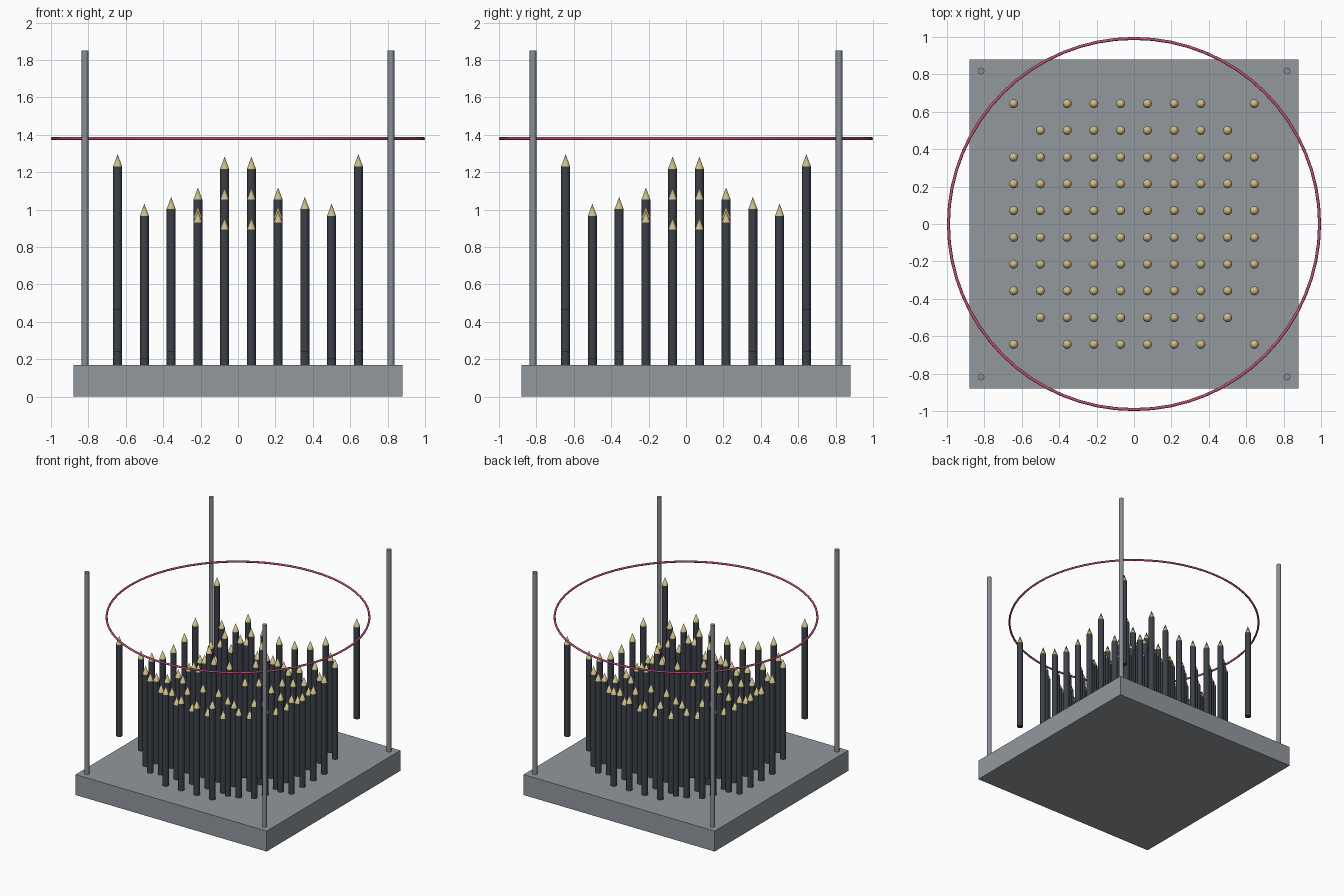
import bpy
import bmesh
import math
from mathutils import Matrix

if "Cube" in bpy.data.objects:
    bpy.data.objects.remove(bpy.data.objects["Cube"])


def material(name, rgb):
    m = bpy.data.materials.new(name)
    m.diffuse_color = (*rgb, 1.0)
    m.use_nodes = True
    m.node_tree.nodes["Principled BSDF"].inputs["Base Color"].default_value = m.diffuse_color
    return m


GREY = material("plate grey", (0.29, 0.315, 0.345))
STEEL = material("post grey", (0.26, 0.28, 0.31))
DARK = material("dark slate", (0.045, 0.052, 0.065))
TAN = material("pale wood", (0.60, 0.51, 0.24))
PINK = material("rose red", (0.50, 0.085, 0.18))


def finish(bm, name, mats, smooth=True):
    mesh = bpy.data.meshes.new(name)
    bm.to_mesh(mesh)
    bm.free()
    for m in mats:
        mesh.materials.append(m)
    obj = bpy.data.objects.new(name, mesh)
    bpy.context.collection.objects.link(obj)
    if smooth:
        bpy.ops.object.select_all(action='DESELECT')
        obj.select_set(True)
        bpy.context.view_layer.objects.active = obj
        bpy.ops.object.shade_smooth_by_angle(angle=math.radians(50))
    return obj


def rod(bm, x, y, z0, z1, r0, r1, mat=0, sides=16):
    """Upright cylinder, or cone when r1 is zero."""
    place = Matrix.Translation((x, y, (z0 + z1) / 2))
    new = bmesh.ops.create_cone(bm, cap_ends=True, segments=sides, radius1=r0,
                                radius2=r1, depth=z1 - z0, matrix=place)
    for face in {f for v in new["verts"] for f in v.link_faces}:
        face.material_index = mat


# Square base plate
bm = bmesh.new()
bmesh.ops.create_cube(bm, size=1, matrix=Matrix.Translation((0, 0, 0.085))
                      @ Matrix.Diagonal((1.76, 1.76, 0.17, 1)))
finish(bm, "base_plate", [GREY], smooth=False)

# Four corner posts
bm = bmesh.new()
for sx in (-1, 1):
    for sy in (-1, 1):
        rod(bm, sx * 0.818, sy * 0.818, 0.16, 1.85, 0.018, 0.018)
finish(bm, "corner_posts", [STEEL])

# Grid of pointed rods, lifted in a ripple by distance from the centre
LENGTH, POINT, RADIUS, STEP = 0.83, 0.065, 0.024, 0.0715
bm = bmesh.new()
for i in range(-9, 10, 2):
    for j in range(-9, 10, 2):
        if {abs(i), abs(j)} == {7, 9}:
            continue  # gaps beside the lifted corner rods
        r = math.hypot(i, j)
        tip = 0.73 + math.hypot(0.097 * (r - 7), 0.11)
        x, y = i * STEP, j * STEP
        rod(bm, x, y, tip - LENGTH, tip - POINT, RADIUS, RADIUS, 0)
        rod(bm, x, y, tip - POINT, tip, RADIUS, 0, 1)
finish(bm, "pointed_rods", [DARK, TAN])

# Thin floating hoop
bpy.ops.mesh.primitive_torus_add(major_radius=0.992, minor_radius=0.008,
                                 major_segments=64, minor_segments=10,
                                 location=(0, 0, 1.38))
hoop = bpy.context.object
hoop.name = "hoop"
hoop.data.materials.append(PINK)
bpy.ops.object.shade_smooth_by_angle(angle=math.radians(50))
